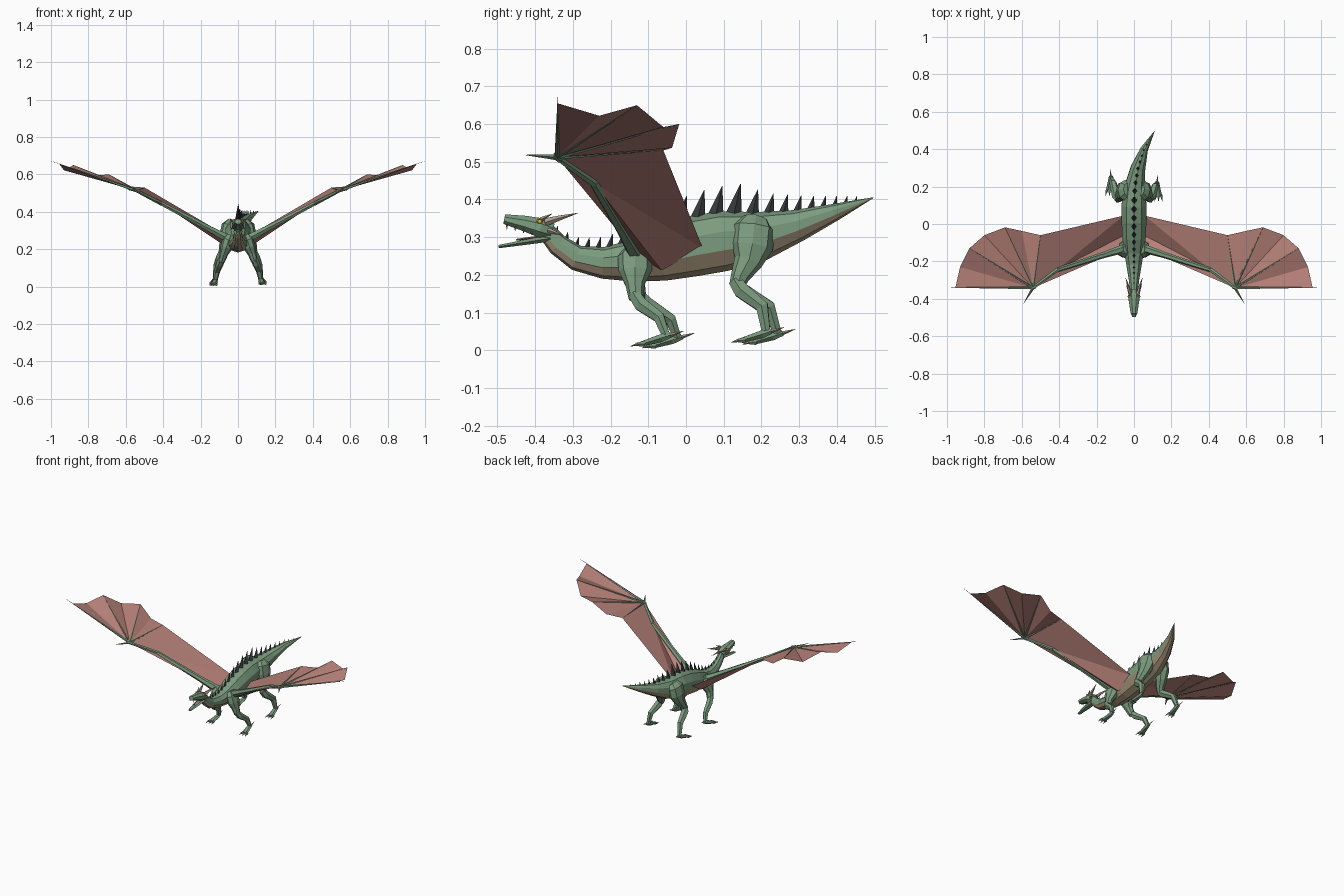
import bpy, math
from mathutils import Vector as V

if "Cube" in bpy.data.objects:
    bpy.data.objects.remove(bpy.data.objects["Cube"])


def material(name, rgb):
    m = bpy.data.materials.new(name)
    m.diffuse_color = (*rgb, 1)
    m.use_nodes = True
    m.node_tree.nodes["Principled BSDF"].inputs["Base Color"].default_value = m.diffuse_color
    return m


GREEN = material("green_skin", (0.20, 0.33, 0.21))
TAN = material("belly_tan", (0.38, 0.30, 0.20))
PINK = material("wing_skin", (0.47, 0.22, 0.19))
DARK = material("spine_dark", (0.04, 0.045, 0.05))
HORN = material("horn", (0.42, 0.34, 0.27))
GOLD = material("eye_gold", (0.8, 0.45, 0.05))


def make(name, verts, faces, *mats):
    me = bpy.data.meshes.new(name)
    me.from_pydata([tuple(v) for v in verts], [], faces)
    for m in mats:
        me.materials.append(m)
    ob = bpy.data.objects.new(name, me)
    bpy.context.collection.objects.link(ob)
    return ob


def tube(name, pts, radii, mat, n=6, phase=0.0):
    """Flat-faced loft along pts; each radius is a number or (across, up)."""
    pts = [V(p) for p in pts]
    verts, faces = [], []
    for i, p in enumerate(pts):
        t = (pts[min(i + 1, len(pts) - 1)] - pts[max(i - 1, 0)]).normalized()
        ref = V((0, 1, 0)) if abs(t.x) > 0.75 else V((1, 0, 0))
        a = (ref - t * ref.dot(t)).normalized()
        b = a.cross(t)
        if b.z < 0:
            b = -b
        r = radii[i] if isinstance(radii[i], tuple) else (radii[i], radii[i])
        for k in range(n):
            w = phase + math.tau * k / n
            verts.append(p + a * (r[0] * math.cos(w)) + b * (r[1] * math.sin(w)))
    for i in range(len(pts) - 1):
        for k in range(n):
            j = (k + 1) % n
            faces.append((i*n + k, i*n + j, (i+1)*n + j, (i+1)*n + k))
    faces += [tuple(range(n)), tuple(range((len(pts)-1)*n, len(pts)*n))]
    ob = make(name, verts, faces, mat)
    return ob


def spike(name, base, tip, r, mat, n=4):
    return tube(name, [base, tip], [r, 0.0006], mat, n)


# Body, neck and tail: x, y, z, half width, half height
spine = [(0, -.37, .315, .020, .024), (0, -.34, .280, .023, .029),
         (0, -.29, .245, .030, .034), (0, -.22, .232, .043, .042),
         (0, -.15, .236, .055, .054), (0, -.07, .254, .066, .071),
         (0, .02, .276, .070, .080), (0, .10, .290, .070, .080),
         (.005, .20, .303, .058, .065), (.022, .30, .332, .041, .042),
         (.055, .40, .368, .021, .022), (.11, .497, .405, .001, .001)]
body = tube("body", [s[:3] for s in spine], [s[3:] for s in spine], GREEN, 10, math.pi / 2)
body.data.materials.append(TAN)
for i in range(len(spine) - 1):
    for k in range(3, 7):
        body.data.polygons[i * 10 + k].material_index = 1


def back(y):
    """Point on the top line of the back and its height scale."""
    for p, q in zip(spine, spine[1:]):
        if p[1] <= y <= q[1]:
            f = (y - p[1]) / (q[1] - p[1])
            s = [u + (v - u) * f for u, v in zip(p, q)]
            return V((s[0], y, s[2] + s[4] - .006))


# Row of back spikes
heights = [(-.37, .02), (-.24, .03), (-.15, .045), (-.03, .07), (.14, .078),
           (.20, .055), (.30, .042), (.48, .012)]
y = -.345
while y < .47:
    for (y0, h0), (y1, h1) in zip(heights, heights[1:]):
        if y0 <= y <= y1:
            h = h0 + (h1 - h0) * (y - y0) / (y1 - y0)
    p = back(y)
    spike("back_spike", p, p + V((0, h * .22, h)), (h * .20, h * .27), DARK)
    y += .018 + h * .4

# Head with open jaws
tube("skull", [(0, -.355, .315), (0, -.385, .325), (0, -.43, .337), (0, -.482, .348)],
     [(.024, .024), (.034, .028), (.027, .022), (.018, .014)], GREEN, 8, math.pi / 8)
tube("lower_jaw", [(0, -.36, .297), (0, -.43, .286), (0, -.497, .275)],
     [(.024, .010), (.020, .008), (.011, .005)], GREEN, 6)
tube("tongue", [(0, -.37, .304), (0, -.45, .293)], [(.013, .004), (.006, .003)], PINK)
for s in (-1, 1):
    tube("horn", [(s*.020, -.372, .340), (s*.030, -.335, .351), (s*.045, -.287, .364)],
         [.011, .007, .0006], HORN, 5)
    spike("cheek_spike", (s*.024, -.365, .318), (s*.042, -.325, .305), .007, HORN)
    spike("brow_spike", (s*.022, -.385, .347), (s*.034, -.355, .362), .006, HORN)
    tube("eye", [(s*.024, -.388, .341), (s*.033, -.388, .342)], [.009, .005], GOLD)
    for k in range(4):
        yy = -.475 + k * .022
        spike("tooth", (s*(.013 + k*.002), yy, .334 - k*.005),
              (s*(.013 + k*.002), yy, .321 - k*.005), .003, HORN)

# Legs: the two sides stand slightly out of step
def foot(name, ankle, s):
    a = V(ankle)
    toe = V((a.x + s*.008, a.y - .062, a.z - .022))
    tube(name, [a + V((0, .014, .002)), a + V((0, -.012, -.007)), toe],
         [(.011, .009), (.016, .012), (.019, .008)], GREEN)
    for d in (-1, 0, 1):
        p = toe + V((d*.013, .006, 0))
        knuckle = p + V((d*.005, -.018, -.001))
        tube(name + "_toe", [p, knuckle], [.008, .005], GREEN, 5)
        spike(name + "_claw", knuckle, knuckle + V((d*.003, -.018, -.005)), .0045, HORN)
    spike(name + "_spur", a + V((0, .010, 0)), a + V((s*.004, .048, .012)), .006, HORN)


for s, dy, dz in ((-1, .022, 0), (1, -.008, .005)):
    tube("front_leg_upper", [(s*.038, -.135, .275), (s*.050, -.135, .250), (s*.062, -.135, .21),
                             (s*.076, -.135, .175), (s*.088, -.13 + dy*.3, .135)],
         [(.022, .025), (.034, .046), (.032, .044), (.023, .026), (.018, .019)], GREEN, 8)
    tube("front_leg_lower", [(s*.087, -.136 + dy*.3, .15), (s*.097, -.115 + dy*.6, .122),
                             (s*.112, -.063 + dy, .082 + dz), (s*.122, -.045 + dy, .034 + dz)],
         [.018, .021, .017, .012], GREEN)
    foot("front_foot", (s*.123, -.047 + dy, .034 + dz), s)
    tube("hind_leg_upper", [(s*.035, .185, .348), (s*.048, .18, .325), (s*.056, .175, .275),
                            (s*.066, .165, .235), (s*.078, .143, .195), (s*.086, .134, .170)],
         [(.024, .035), (.040, .056), (.042, .056), (.034, .038), (.025, .025), (.02, .02)], GREEN, 8)
    tube("hind_leg_lower", [(s*.084, .130, .185), (s*.094, .148, .158),
                            (s*.112, .207 + dy*.6, .115), (s*.122, .220 + dy, .046 + dz)],
         [.020, .024, .019, .013], GREEN)
    foot("hind_foot", (s*.123, .220 + dy, .044 + dz), s)

# Wings: arm bones, fingers and membrane
for s in (-1, 1):
    P = lambda x, y, z: V((s * x, y, z))
    shoulder, elbow, wrist = P(.05, -.13, .255), P(.41, -.245, .445), P(.54, -.342, .512)
    root_mid, root_back = P(.062, -.065, .212), P(.055, .045, .27)
    tips = [P(.955, -.34, .655), P(.88, -.13, .65), P(.69, -.018, .60), P(.50, -.06, .53)]
    mids = [P(.93, -.23, .622), P(.80, -.06, .592), P(.60, -.037, .537)]
    tube("wing_arm", [shoulder, shoulder.lerp(elbow, .3), elbow], [.024, .017, .012], GREEN)
    tube("wing_forearm", [elbow, wrist], [.012, .009], GREEN)
    tube("wing_wrist", [wrist + P(-.012, .008, -.004), wrist + P(.012, -.004, .004)], [.011, .009], GREEN)
    spike("wing_thumb", wrist, P(.59, -.425, .518), .008, GREEN)
    spike("wing_lead_finger", wrist, P(1.0, -.34, .672), .008, GREEN, 5)
    for t in tips[1:]:
        spike("wing_finger", wrist, t, .006, GREEN, 5)
    verts = [shoulder, root_mid, root_back, elbow, wrist,
             tips[0], mids[0], tips[1], mids[1], tips[2], mids[2], tips[3]]
    faces = [(0, 1, 3), (1, 2, 3), (2, 11, 3), (3, 11, 4), (0, 3, 4)]
    faces += [(4, k + 1, k) for k in range(5, 11)]
    make("wing_membrane", verts, faces, PINK)

# Consistent outward faces
import bmesh
for ob in bpy.context.collection.objects:
    bm = bmesh.new()
    bm.from_mesh(ob.data)
    bmesh.ops.recalc_face_normals(bm, faces=bm.faces)
    bm.to_mesh(ob.data)
    bm.free()
